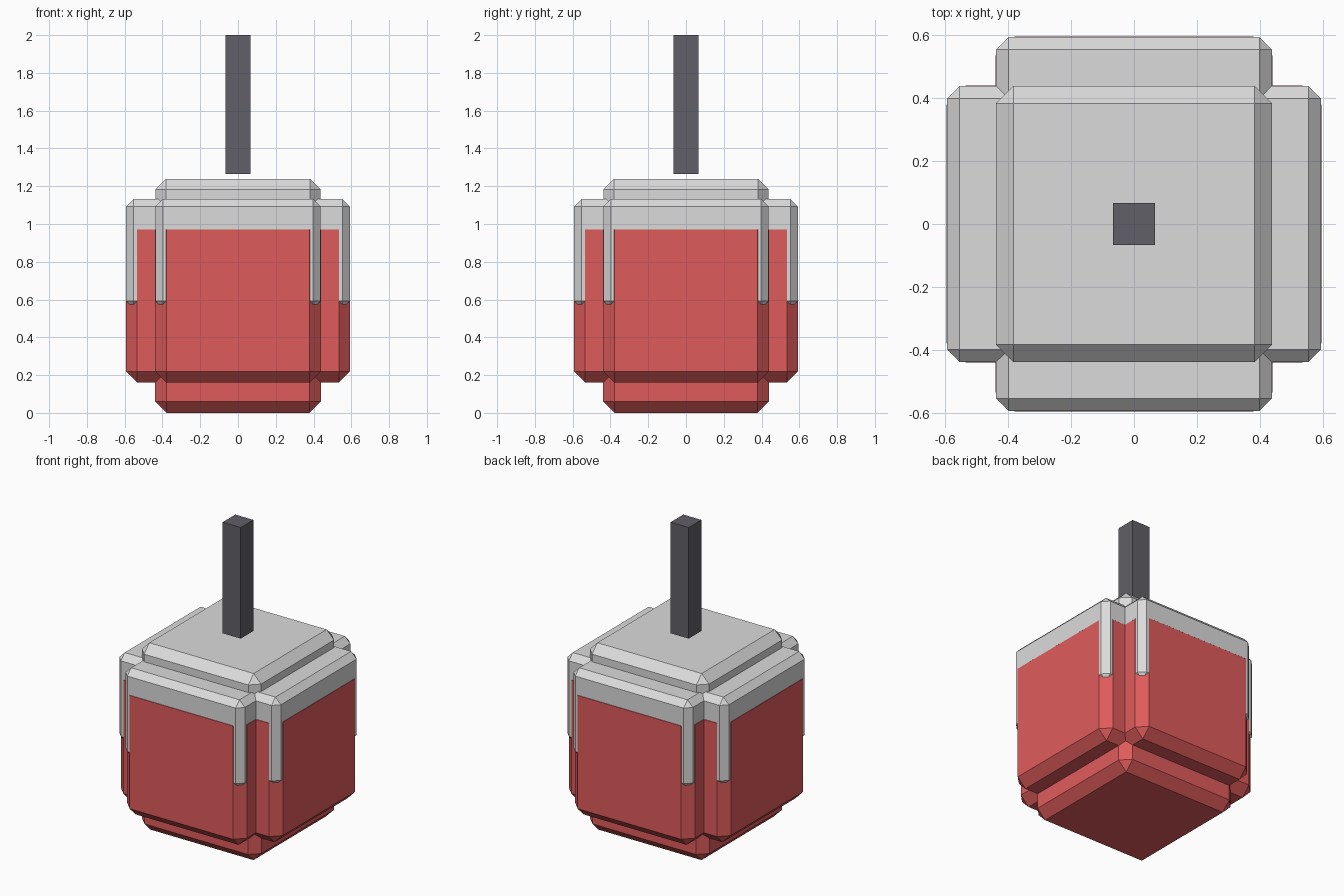
import bpy
import bmesh

if "Cube" in bpy.data.objects:
    bpy.data.objects.remove(bpy.data.objects["Cube"], do_unlink=True)


def make_material(name, rgb):
    mat = bpy.data.materials.new(name)
    mat.use_nodes = True
    mat.diffuse_color = (*rgb, 1)
    mat.node_tree.nodes["Principled BSDF"].inputs["Base Color"].default_value = (*rgb, 1)
    return mat


RED = make_material("red", (0.74, 0.105, 0.105))
GREY = make_material("light grey", (0.71, 0.71, 0.71))
DARK = make_material("dark grey", (0.12, 0.115, 0.135))


def block(name, mat, half_x, half_y, bottom, top, chamfer=0):
    """Box standing between two heights, with all edges chamfered."""
    bm = bmesh.new()
    bmesh.ops.create_cube(bm, size=2)
    for v in bm.verts:
        v.co.x *= half_x
        v.co.y *= half_y
        v.co.z = top if v.co.z > 0 else bottom
    if chamfer:
        bmesh.ops.bevel(bm, geom=bm.edges[:], offset=chamfer, segments=1,
                        affect='EDGES')
    mesh = bpy.data.meshes.new(name)
    bm.to_mesh(mesh)
    bm.free()
    mesh.materials.append(mat)
    obj = bpy.data.objects.new(name, mesh)
    bpy.context.collection.objects.link(obj)
    return obj


WIDE, NARROW = 0.592, 0.437
PROUD = 0.0015  # red panels sit just in front of the grey shell

# Red lower body: three crossing chamfered blocks
w, n = WIDE + PROUD, NARROW + PROUD
block("body_core", RED, n, n, 0, 1.1, 0.06)
block("body_side_block", RED, w, n, 0.16, 1.03, 0.06)
block("body_front_block", RED, n, w, 0.16, 1.03, 0.06)

# Grey upper shell: the same cross with finer chamfers
block("lid_core", GREY, NARROW, NARROW, 0.45, 1.238, 0.055)
block("lid_side_block", GREY, WIDE, NARROW, 0.552, 1.133, 0.04)
block("lid_front_block", GREY, NARROW, WIDE, 0.552, 1.133, 0.04)

# Stem floating just above the lid
block("stem", DARK, 0.066, 0.066, 1.264, 2)
